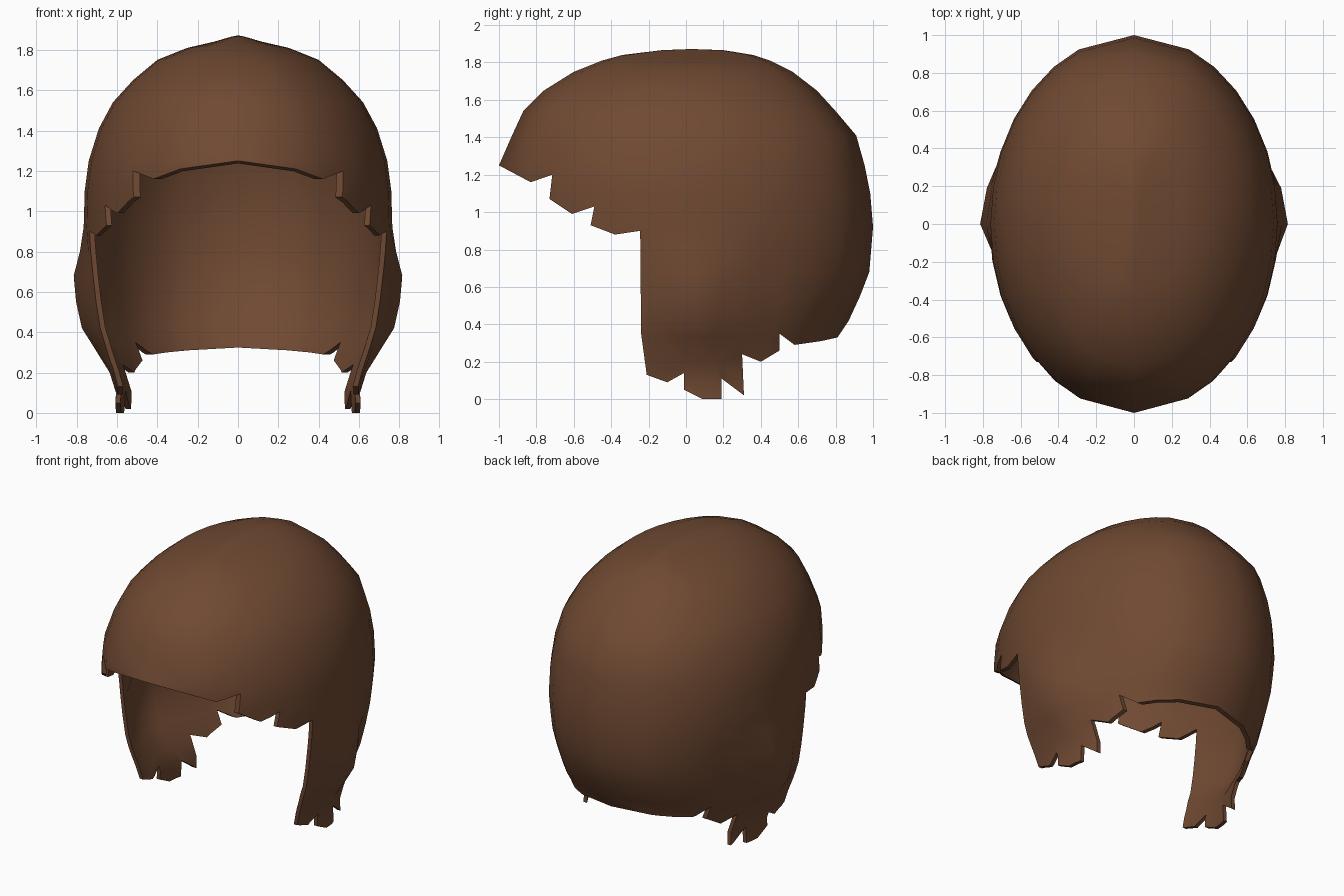
import bpy, bmesh, math

if "Cube" in bpy.data.objects:
    bpy.data.objects.remove(bpy.data.objects["Cube"], do_unlink=True)

brown = bpy.data.materials.new("hair brown")
brown.use_nodes = True
COLOUR = (0.16, 0.067, 0.032, 1)
brown.diffuse_color = COLOUR
brown.node_tree.nodes["Principled BSDF"].inputs["Base Color"].default_value = COLOUR


def make_object(name, bm):
    bmesh.ops.recalc_face_normals(bm, faces=bm.faces)
    mesh = bpy.data.meshes.new(name)
    bm.to_mesh(mesh)
    bm.free()
    mesh.materials.append(brown)
    obj = bpy.data.objects.new(name, mesh)
    bpy.context.collection.objects.link(obj)
    return obj


def ear_bulge(y, z):
    """Outward swelling of the hair over the ears."""
    spread = 0.17 if y < 0.1 else 0.11
    height = 0.22 if z > 0.58 else 0.27
    return 0.11 * math.exp(-((y - 0.1) / spread) ** 2 - ((z - 0.58) / height) ** 4)


# Rings of the dome: height, half width, front reach, back reach
RINGS = [
    (1.866, 0.03, 0.13, 0.2), (1.84, 0.12, 0.34, 0.36), (1.81, 0.25, 0.45, 0.45),
    (1.75, 0.4, 0.6, 0.57), (1.65, 0.52, 0.76, 0.7), (1.54, 0.62, 0.87, 0.8),
    (1.41, 0.69, 0.93, 0.91), (1.25, 0.74, 1.0, 0.955), (1.1, 0.76, 1.0, 0.985),
    (0.92, 0.765, 0.99, 1.0), (0.8, 0.755, 0.99, 0.99), (0.68, 0.74, 0.99, 0.98),
    (0.55, 0.725, 0.97, 0.93), (0.42, 0.705, 0.95, 0.87), (0.33, 0.68, 0.92, 0.81),
    (0.2, 0.635, 0.9, 0.78), (0.1, 0.605, 0.9, 0.77), (-0.06, 0.615, 0.9, 0.77),
]
# Even steps, leaving out those beside the centre line to form a soft ridge
STEPS = [i for i in range(32) if i not in (1, 15, 17, 31)]

bm = bmesh.new()
crown = bm.verts.new((0, 0.03, 1.872))
previous = None
for z, width, front, back in RINGS:
    ring = []
    for i in STEPS:
        a = math.tau * i / 32
        x = width * math.sin(a)
        y = -math.cos(a) * (front if math.cos(a) > 0 else back)
        if abs(x) > 0.3:
            x += math.copysign(ear_bulge(y, z), x)
        ring.append(bm.verts.new((x, y, z)))
    for k in range(len(ring)):
        n = (k + 1) % len(ring)
        if previous:
            bm.faces.new((previous[k], ring[k], ring[n], previous[n]))
        else:
            bm.faces.new((crown, ring[k], ring[n]))
    previous = ring
hair = make_object("hair_shell", bm)

# Jagged hem seen from the side, running from the fringe to the nape
HEM = [
    (-1.1, 1.30), (-1.0, 1.25), (-0.83, 1.16), (-0.715, 1.2), (-0.73, 1.07),
    (-0.61, 0.99), (-0.49, 1.03), (-0.51, 0.93), (-0.38, 0.88), (-0.245, 0.9),
    (-0.24, 0.35), (-0.21, 0.13), (-0.1, 0.09), (-0.01, 0.14), (-0.01, 0.05),
    (0.09, 0), (0.19, 0), (0.19, 0.11), (0.31, 0.02), (0.3, 0.24), (0.4, 0.2),
    (0.5, 0.26), (0.5, 0.35), (0.58, 0.29), (0.72, 0.31), (0.81, 0.33), (1.1, 0.34),
]
bm = bmesh.new()
outline = [bm.verts.new((-1.2, y, z)) for y, z in HEM + [(1.1, 2.1), (-1.1, 2.1)]]
side = bm.faces.new(outline)
moved = bmesh.ops.extrude_face_region(bm, geom=[side])["geom"]
bmesh.ops.translate(bm, vec=(2.4, 0, 0),
                    verts=[v for v in moved if isinstance(v, bmesh.types.BMVert)])
cutter = make_object("hem_cutter", bm)
cutter.hide_render = True

# Thicken the shell inward, then trim it to the hem
solid = hair.modifiers.new("thickness", "SOLIDIFY")
solid.thickness = 0.025
solid.offset = -1
trim = hair.modifiers.new("hem", "BOOLEAN")
trim.operation = "INTERSECT"
trim.solver = "EXACT"
trim.object = cutter

bpy.ops.object.select_all(action="DESELECT")
hair.select_set(True)
bpy.context.view_layer.objects.active = hair
for name in ("thickness", "hem"):
    bpy.ops.object.modifier_apply(modifier=name)
bpy.data.objects.remove(cutter, do_unlink=True)
bpy.ops.object.shade_smooth_by_angle(angle=math.radians(40))
